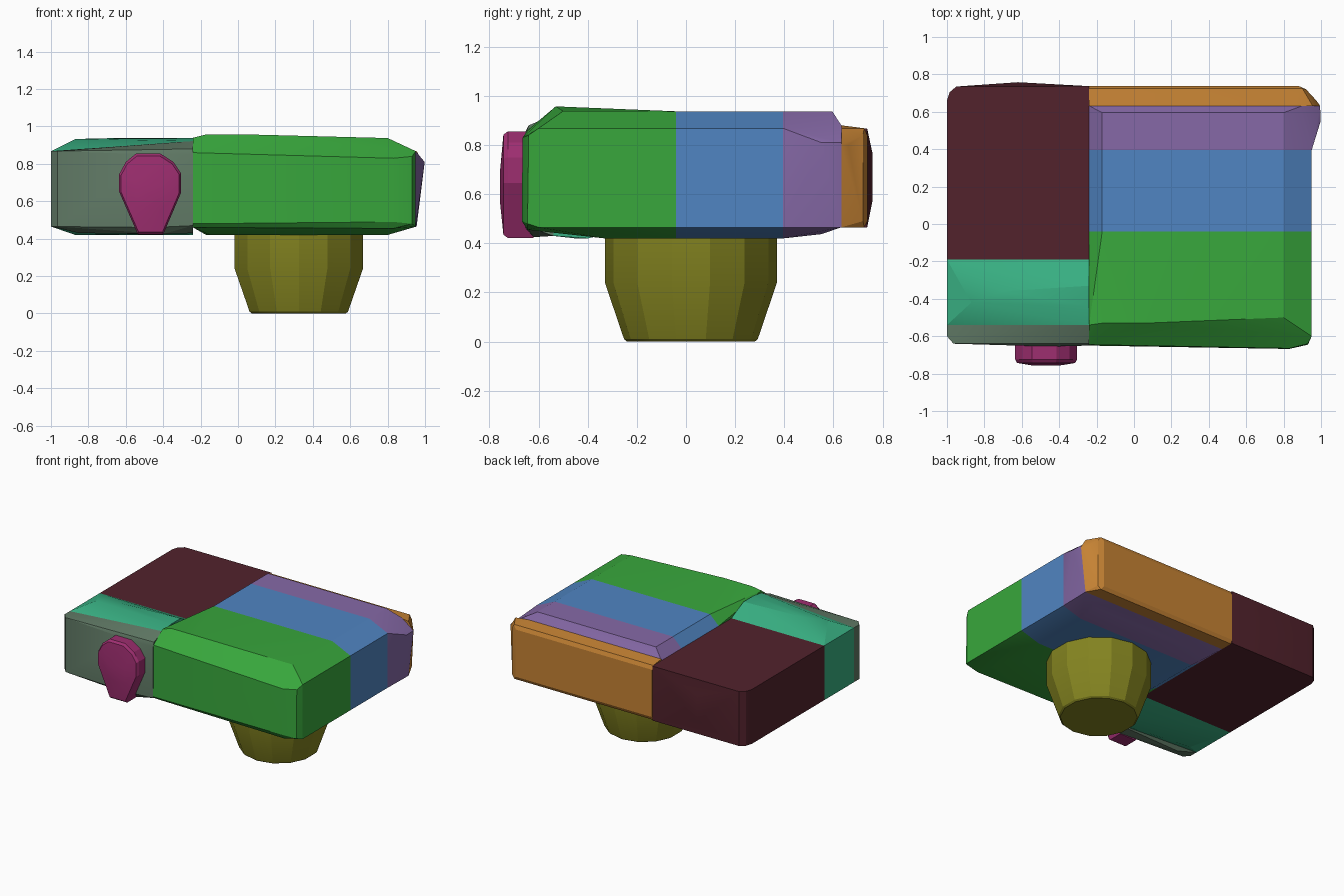
import bpy, bmesh, math

if "Cube" in bpy.data.objects:
    bpy.data.objects.remove(bpy.data.objects["Cube"], do_unlink=True)


def material(name, rgb):
    lin = [((c / 255 + 0.055) / 1.055) ** 2.4 for c in rgb] + [1.0]
    m = bpy.data.materials.new(name)
    m.use_nodes = True
    m.diffuse_color = lin
    bsdf = m.node_tree.nodes["Principled BSDF"]
    bsdf.inputs["Base Color"].default_value = lin
    bsdf.inputs["Roughness"].default_value = 0.7
    return m


def hull(name, points, mat):
    """Faceted convex block wrapped around a few corner points."""
    bm = bmesh.new()
    for p in points:
        bm.verts.new(p)
    res = bmesh.ops.convex_hull(bm, input=bm.verts[:])
    loose = {g for g in res["geom_interior"] + res["geom_unused"]
             if isinstance(g, bmesh.types.BMVert)}
    bmesh.ops.delete(bm, geom=list(loose), context='VERTS')
    bmesh.ops.dissolve_limit(bm, angle_limit=math.radians(1),
                             verts=bm.verts[:], edges=bm.edges[:])
    bmesh.ops.recalc_face_normals(bm, faces=bm.faces[:])
    me = bpy.data.meshes.new(name)
    bm.to_mesh(me)
    bm.free()
    me.materials.append(mat)
    ob = bpy.data.objects.new(name, me)
    bpy.context.collection.objects.link(ob)
    bpy.ops.object.select_all(action='DESELECT')
    ob.select_set(True)
    bpy.context.view_layer.objects.active = ob
    bpy.ops.object.shade_smooth_by_angle(angle=math.radians(20))
    return ob


def at_heights(outline, *heights):
    return [(x, y, z) for z in heights for x, y in outline]


MID = -0.24          # seam between the two halves
LOW, HIGH = 0.465, 0.868   # rim heights of the side walls
BASE, TOP = 0.42, 0.937    # flat bottom and top

# Back right block: rounded corner and a slight bulge in the rear wall
hull("rear_right_block",
     at_heights([(MID, -0.19), (-1, -0.19), (-1, 0.66), (-0.985, 0.705),
                 (-0.95, 0.735), (MID, 0.737)], LOW, HIGH)
     + [(-0.62, 0.758, 0.57), (-0.62, 0.758, 0.77)],
     material("maroon", (82, 34, 44)))

# Raised wedge in front of it
hull("right_wedge",
     at_heights([(-1, -0.19), (MID, -0.19), (-1, -0.54)], LOW, HIGH)
     + [(MID, -0.54, 0.922), (MID, -0.44, TOP), (-0.7, -0.36, TOP),
        (-0.87, -0.42, 0.933), (MID, -0.33, TOP),
        (MID, -0.54, 0.43), (-0.87, -0.45, BASE), (MID, -0.4, BASE)],
     material("teal", (56, 175, 130)))

# Front right plate with a chamfered outer corner
hull("front_right_plate",
     at_heights([(-1, -0.54), (-1, -0.6), (-0.965, -0.64)], LOW, HIGH)
     + [(MID, -0.54, 0.922), (MID, -0.64, 0.88), (-0.45, -0.655, 0.85),
        (MID, -0.65, 0.85), (MID, -0.65, 0.47), (-0.45, -0.655, 0.46),
        (MID, -0.54, 0.43), (-0.85, -0.56, 0.43), (-0.4, -0.62, 0.425)],
     material("grey green", (95, 120, 100)))

# Front left block, highest part of the body
hull("front_left_block",
     at_heights([(MID, -0.04), (0.95, -0.04), (0.95, -0.6)], LOW, HIGH)
     + [(-0.17, -0.04, TOP), (0.8, -0.04, TOP), (-0.17, -0.04, BASE),
        (0.8, -0.04, BASE), (MID, -0.54, 0.94), (-0.17, -0.53, 0.957),
        (0.06, -0.53, 0.957), (0.8, -0.5, 0.938), (MID, -0.645, 0.86),
        (0.83, -0.665, 0.83), (0.93, -0.64, 0.84), (MID, -0.65, 0.48),
        (0.83, -0.668, 0.49), (0.93, -0.645, 0.48), (0.83, -0.645, 0.455),
        (MID, -0.63, 0.46), (-0.15, -0.33, BASE), (0.8, -0.33, BASE)],
     material("green", (56, 167, 60)))

# Centre band: bevelled along both ends
hull("centre_band",
     [(x, y, z) for y in (-0.04, 0.395)
      for x, z in ((MID, LOW), (MID, HIGH), (-0.17, TOP), (0.8, TOP),
                   (0.95, HIGH), (0.95, LOW), (0.8, BASE), (-0.17, BASE))],
     material("blue", (80, 133, 194)))

# Rear band: top slopes down and the outer end flares out
hull("rear_band",
     [(x, 0.395, z) for x, z in ((MID, LOW), (MID, HIGH), (-0.17, TOP),
                                 (0.8, TOP), (0.95, HIGH), (0.95, LOW),
                                 (0.8, BASE), (-0.17, BASE))]
     + [(-0.17, 0.595, TOP), (0.8, 0.595, TOP), (MID, 0.632, HIGH),
        (-0.2, 0.632, 0.88), (0.9, 0.632, 0.88), (0.995, 0.632, 0.81),
        (0.998, 0.55, 0.81), (0.955, 0.632, LOW), (MID, 0.632, LOW),
        (-0.17, 0.55, 0.437), (0.8, 0.55, 0.437)],
     material("purple", (134, 105, 167)))

# Back wall panel
hull("back_panel",
     at_heights([(MID, 0.632), (MID, 0.725), (0.9, 0.725), (0.955, 0.632)], LOW, HIGH)
     + at_heights([(MID, 0.738), (0.88, 0.738), (0.92, 0.72)], 0.49, 0.84)
     + [(0.995, 0.632, 0.8), (0.975, 0.66, 0.8), (MID, 0.632, 0.88), (0.85, 0.632, 0.88)],
     material("orange", (198, 131, 52)))

# Teardrop knob on the front: rim plus a smaller, slightly domed face
drop = [(-0.545, 0.855), (-0.415, 0.855), (-0.345, 0.81), (-0.305, 0.75),
        (-0.305, 0.645), (-0.4, 0.422), (-0.535, 0.422), (-0.635, 0.65),
        (-0.635, 0.745), (-0.6, 0.81)]


def drop_ring(y, s):
    return [(-0.47 + (x + 0.47) * s, y, 0.64 + (z - 0.64) * s) for x, z in drop]


hull("front_knob",
     drop_ring(-0.62, 1) + drop_ring(-0.725, 1) + drop_ring(-0.743, 0.94)
     + [(x, -0.757, z) for x in (-0.54, -0.4) for z in (0.57, 0.69)],
     material("magenta", (158, 46, 112)))


# Tapered foot under the body
def foot_ring(z, rx, ry, n=14):
    return [(0.325 + rx * math.cos(2 * math.pi * (i + 0.5) / n),
             0.02 + ry * math.sin(2 * math.pi * (i + 0.5) / n), z) for i in range(n)]


hull("foot",
     foot_ring(0.44, 0.352, 0.35) + foot_ring(0.24, 0.352, 0.35)
     + foot_ring(0.01, 0.27, 0.272) + foot_ring(0, 0.258, 0.26),
     material("olive yellow", (132, 132, 32)))
